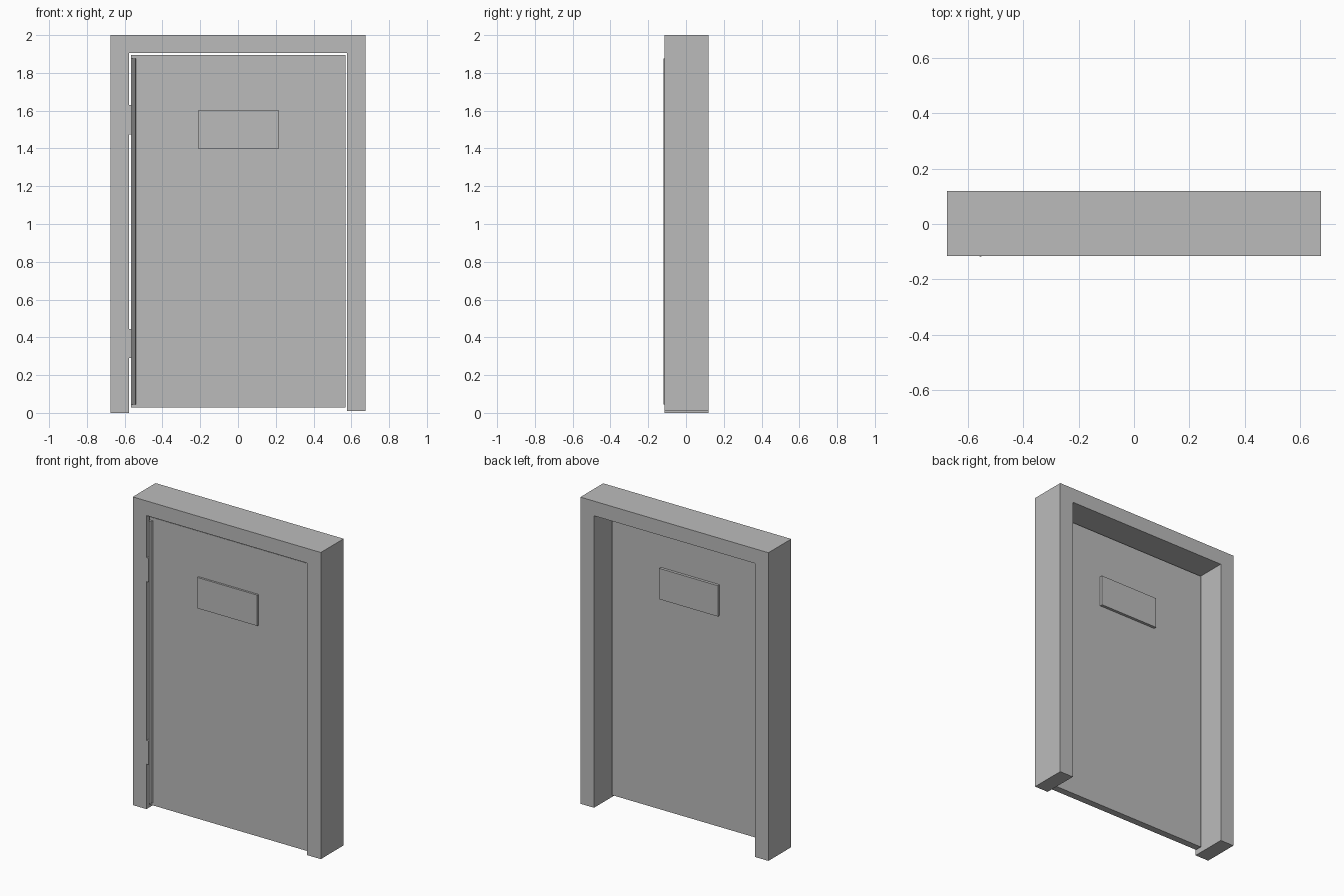
import bpy, bmesh

old = bpy.data.objects.get("Cube")
if old:
    bpy.data.objects.remove(old, do_unlink=True)

# Single grey paint
GREY = (0.5, 0.5, 0.5, 1)
paint = bpy.data.materials.new("grey_paint")
paint.use_nodes = True
paint.diffuse_color = GREY
paint.node_tree.nodes["Principled BSDF"].inputs["Base Color"].default_value = GREY


def prism(name, outline, axis, start, end):
    """Extrude a 2D outline: along y for (x, z) points, along z for (x, y) points."""
    bm = bmesh.new()
    place = (lambda a, b: (a, start, b)) if axis == "y" else (lambda a, b: (a, b, start))
    face = bm.faces.new([bm.verts.new(place(a, b)) for a, b in outline])
    new = bmesh.ops.extrude_face_region(bm, geom=[face])["geom"]
    move = (0, end - start, 0) if axis == "y" else (0, 0, end - start)
    bmesh.ops.translate(bm, vec=move, verts=[v for v in new if isinstance(v, bmesh.types.BMVert)])
    bmesh.ops.recalc_face_normals(bm, faces=bm.faces)
    mesh = bpy.data.meshes.new(name)
    bm.to_mesh(mesh)
    bm.free()
    mesh.materials.append(paint)
    obj = bpy.data.objects.new(name, mesh)
    bpy.context.collection.objects.link(obj)
    return obj


def box(name, x0, x1, y0, y1, z0, z1):
    return prism(name, [(x0, z0), (x1, z0), (x1, z1), (x0, z1)], "y", y0, y1)


# Surround with two legs, one slightly shorter
W, IN, TOP = 0.675, 0.577, 1.905
prism("door_frame", [(-W, 0), (-IN, 0), (-IN, TOP), (IN, TOP), (IN, 0.01),
                     (W, 0.01), (W, 2), (-W, 2)], "y", -0.115, 0.119)

# Door leaf, set near the front of the frame
FRONT, BACK = -0.1, -0.055
box("door_leaf", -0.567, 0.569, FRONT, BACK, 0.028, 1.895)

# Raised panels on both faces
box("front_panel", -0.213, 0.217, -0.113, FRONT, 1.4, 1.6)
box("back_panel", -0.203, 0.218, BACK, -0.037, 1.4, 1.6)

# Pull strip along the hinge edge
prism("edge_strip", [(-0.566, FRONT), (-0.556, -0.119), (-0.545, -0.113),
                     (-0.539, FRONT)], "z", 0.045, 1.875)

# Hinges bridging the gap
for name, z in (("lower_hinge", 0.29), ("upper_hinge", 1.475)):
    box(name, -0.578, -0.563, -0.112, -0.085, z, z + 0.155)
